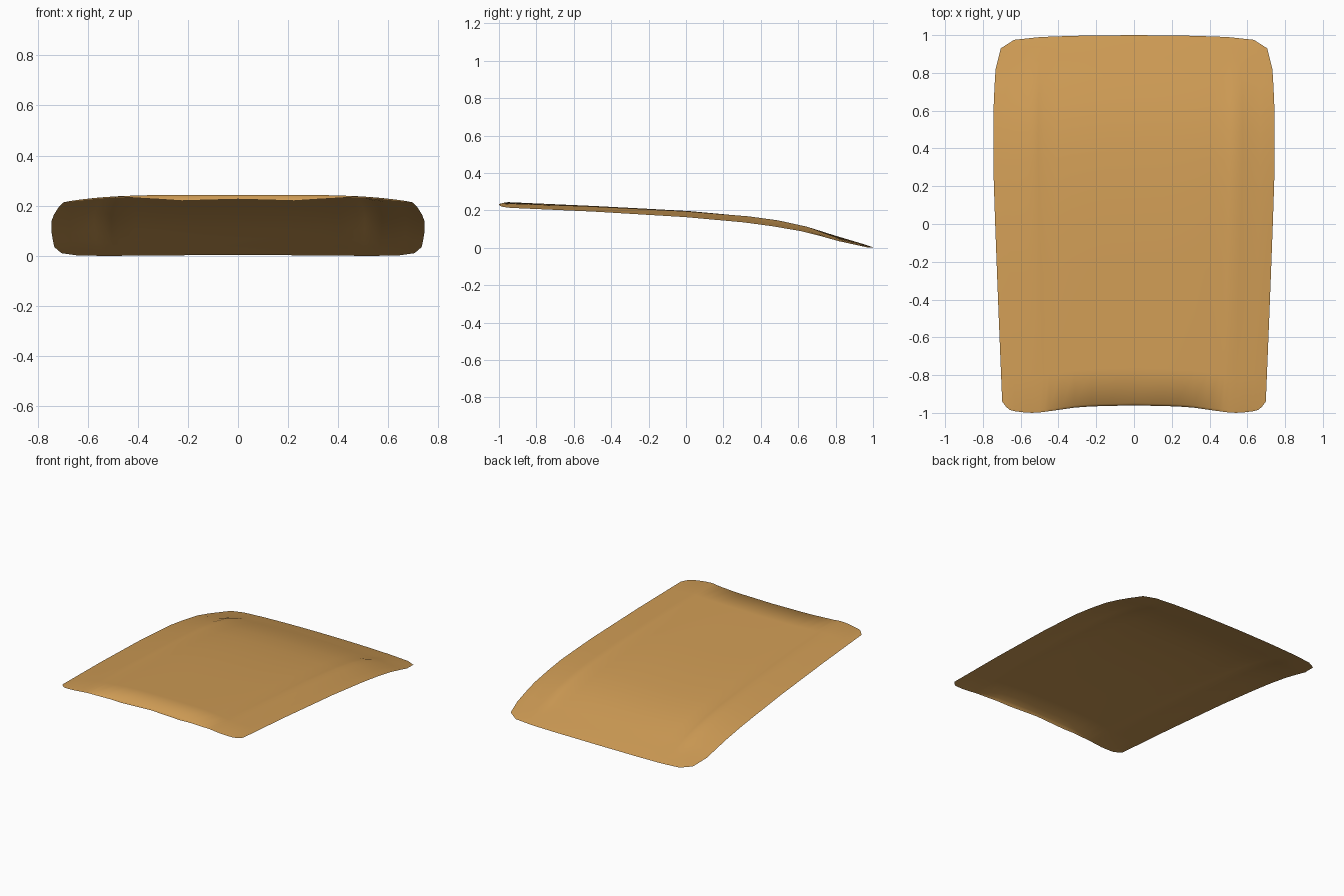
import bpy, bmesh

if "Cube" in bpy.data.objects:
    bpy.data.objects.remove(bpy.data.objects["Cube"])


def interp(pts, t):
    """Piecewise linear lookup in a short list of (t, value) points."""
    if t <= pts[0][0]:
        return pts[0][1]
    for (a, va), (b, vb) in zip(pts, pts[1:]):
        if t <= b:
            return va + (vb - va) * (t - a) / (b - a)
    return pts[-1][1]


# Outline: front and back edges over the width fraction, half width over y
FRONT = [(0, -.96), (.4, -.967), (.58, -.985), (.74, -1), (.86, -.998), (.94, -.985), (.985, -.96), (1, -.94)]
BACK = [(0, 1), (.42, .997), (.7, .99), (.9, .975), (1, .93)]
WIDTH = [(-.94, .698), (-.4, .72), (0, .735), (.3, .745), (.6, .744), (.81, .735), (.93, .705)]
# Height: centre line, crown drop and crown exponent over y, lip over width fraction
CENTRE = [(-1, .255), (-.95, .254), (-.5, .234), (0, .208), (.33, .178), (.5, .154),
          (.65, .122), (.81, .071), (.93, .036), (1, .013)]
DROP = [(-1, .03), (-.5, .03), (0, .034), (.5, .034), (.81, .024), (.93, .015), (1, .012)]
POWER = [(.4, 4), (.9, 2)]
LIP = [(0, .018), (.32, .024), (.55, .012), (.7, .002), (.85, .003), (1, 0)]
# Raised ridge along each side
RIDGE_X = [(.64, 0), (.72, 1), (.82, 0)]
RIDGE_Y = [(-.95, 0), (-.55, .005), (.1, .007), (.5, .012), (.65, .011), (.88, 0)]

HALF = [.2, .32, .45, .55, .64, .68, .72, .77, .82, .9, .94, .97, 1]
COLUMNS = [-u for u in reversed(HALF)] + [0] + HALF
ROWS = [0, .006, .1, .24, .37, .5, .59, .67, .75, .83, .89, .94, .975, 1]


def panel_point(u, v):
    a = abs(u)
    f, b = interp(FRONT, a), interp(BACK, a)
    y = f + (b - f) * v
    side_y = -.94 + 1.87 * v
    x = u * interp(WIDTH, side_y)
    z = interp(CENTRE, y) - interp(DROP, y) * a ** interp(POWER, y)
    z += interp(RIDGE_X, a) * interp(RIDGE_Y, y)
    if v == 0:
        z -= interp(LIP, a)          # turned-down front lip
    return x, y, z


# Curved sheet panel
bm = bmesh.new()
grid = [[bm.verts.new(panel_point(u, v)) for u in COLUMNS] for v in ROWS]
for r0, r1 in zip(grid, grid[1:]):
    for i in range(len(COLUMNS) - 1):
        bm.faces.new((r0[i], r0[i + 1], r1[i + 1], r1[i])).smooth = True
low = min(v.co.z for v in bm.verts)
for v in bm.verts:
    v.co.z -= low
mesh = bpy.data.meshes.new("hood_panel")
bm.to_mesh(mesh)
bm.free()

paint = bpy.data.materials.new("golden orange")
paint.diffuse_color = (.62, .33, .09, 1)
paint.use_nodes = True
paint.node_tree.nodes["Principled BSDF"].inputs["Base Color"].default_value = paint.diffuse_color
mesh.materials.append(paint)
panel = bpy.data.objects.new("hood_panel", mesh)
bpy.context.collection.objects.link(panel)
